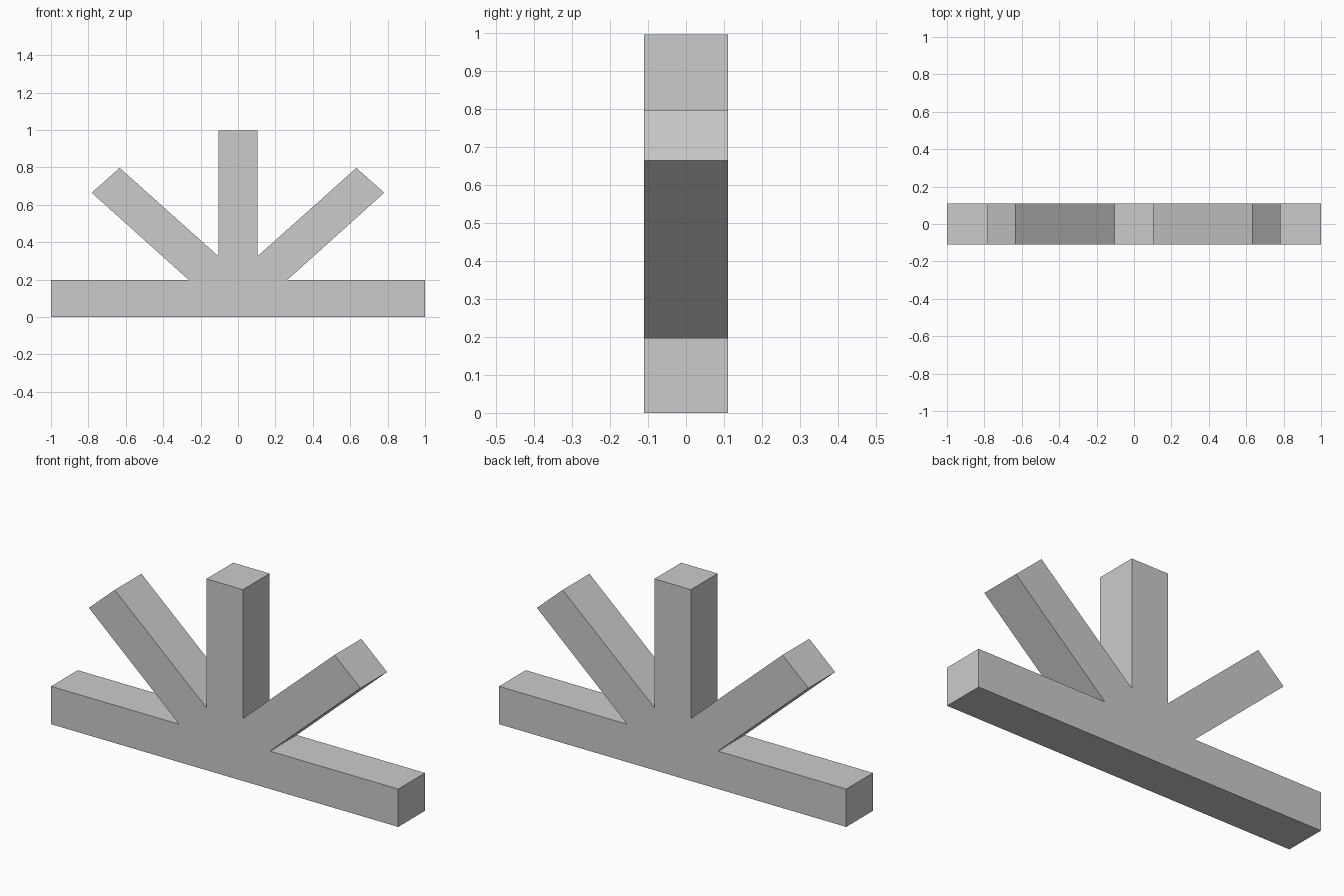
import bpy
import bmesh

if "Cube" in bpy.data.objects:
    bpy.data.objects.remove(bpy.data.objects["Cube"])

HALF_DEPTH = 0.11

# Right half of the front outline (x, z), from the foot up to the post top
half = [
    (1.0, 0.0), (1.0, 0.197),        # end of the base bar
    (0.262, 0.197),                  # bar meets slanted arm
    (0.782, 0.664), (0.633, 0.797),  # tip of the slanted arm
    (0.105, 0.325),                  # arm meets upright post
    (0.105, 0.996),                  # top of the post
]
outline = half + [(-x, z) for x, z in reversed(half)]

# One solid: base bar, two slanted arms and upright post, extruded in depth
bm = bmesh.new()
front = bm.faces.new([bm.verts.new((x, -HALF_DEPTH, z)) for x, z in outline])
extruded = bmesh.ops.extrude_face_region(bm, geom=[front], use_keep_orig=True)
back = [v for v in extruded["geom"] if isinstance(v, bmesh.types.BMVert)]
bmesh.ops.translate(bm, verts=back, vec=(0, 2 * HALF_DEPTH, 0))
bmesh.ops.recalc_face_normals(bm, faces=bm.faces)

mesh = bpy.data.meshes.new("branched_bracket")
bm.to_mesh(mesh)
bm.free()
bpy.context.collection.objects.link(bpy.data.objects.new("branched_bracket", mesh))
